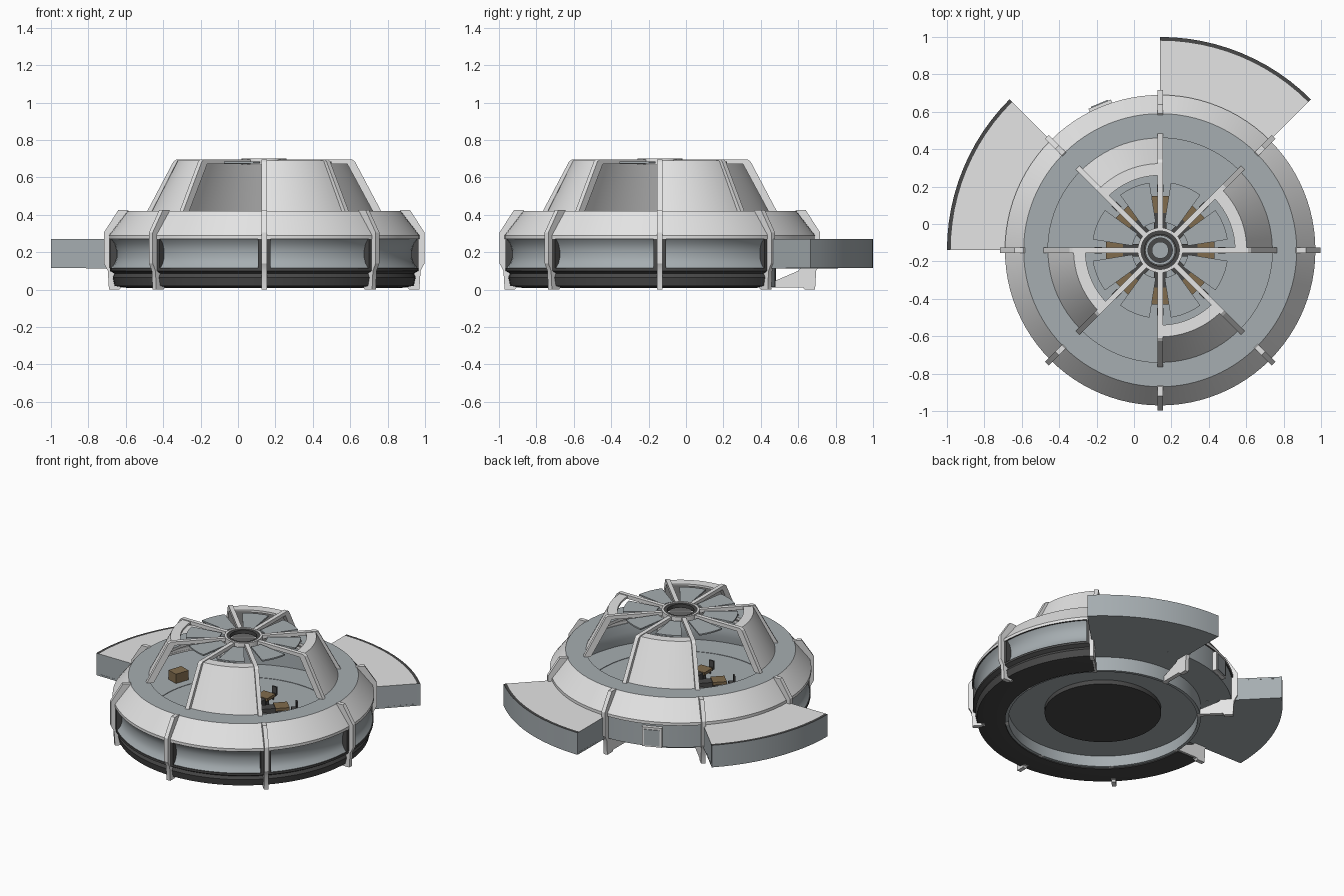
import bpy, bmesh, math
from mathutils import Matrix, Vector

if "Cube" in bpy.data.objects:
    bpy.data.objects.remove(bpy.data.objects["Cube"])

CX, CY = 0.14, -0.14            # axis of the round hull


def mat(name, rgb):
    m = bpy.data.materials.new(name)
    m.diffuse_color = (*rgb, 1)
    m.use_nodes = True
    m.node_tree.nodes["Principled BSDF"].inputs["Base Color"].default_value = m.diffuse_color
    return m


LIGHT, BLUE, DARK, BROWN = range(4)
MATS = [mat("light_grey", (0.78, 0.78, 0.78)), mat("blue_grey", (0.38, 0.42, 0.44)),
        mat("dark_grey", (0.065, 0.065, 0.065)), mat("brown", (0.22, 0.15, 0.075))]


def finish(name, bm):
    bmesh.ops.remove_doubles(bm, verts=bm.verts, dist=1e-5)
    bmesh.ops.recalc_face_normals(bm, faces=bm.faces)
    me = bpy.data.meshes.new(name)
    bm.to_mesh(me)
    bm.free()
    for m in MATS:
        me.materials.append(m)
    ob = bpy.data.objects.new(name, me)
    ob.location = (CX, CY, 0)
    bpy.context.collection.objects.link(ob)
    return ob


def sweep(name, prof, mats, a0=0, a1=360, cap=BLUE):
    """Turn a closed (radius, z) profile from a0 to a1 degrees; mats = one per edge."""
    bm = bmesh.new()
    full = a1 - a0 >= 360
    n = max(4, round((a1 - a0) / 3.75))
    rings = []
    for i in range(n if full else n + 1):
        a = math.radians(a0 + (a1 - a0) * i / n)
        rings.append([bm.verts.new((r * math.cos(a), r * math.sin(a), z)) for r, z in prof])
    k = len(prof)
    for i in range(n):
        A, B = rings[i], rings[(i + 1) % len(rings)]
        for j in range(k):
            f = bm.faces.new((A[j], A[(j + 1) % k], B[(j + 1) % k], B[j]))
            f.material_index = mats[j] if isinstance(mats, (list, tuple)) else mats
    if not full:
        for ring in (rings[0], rings[-1]):
            bm.faces.new(ring).material_index = cap
    return finish(name, bm)


def plate(name, prof, width, angle, m):
    """Upright (radius, z) plate of given width, turned to an angle."""
    bm = bmesh.new()
    f = bm.faces.new([bm.verts.new((r, -width / 2, z)) for r, z in prof])
    ex = bmesh.ops.extrude_face_region(bm, geom=[f])["geom"]
    bmesh.ops.translate(bm, vec=(0, width, 0), verts=[v for v in ex if isinstance(v, bmesh.types.BMVert)])
    bmesh.ops.rotate(bm, cent=(0, 0, 0), matrix=Matrix.Rotation(math.radians(angle), 3, 'Z'), verts=bm.verts)
    for f in bm.faces:
        f.material_index = m
    return finish(name, bm)


def box(name, r0, r1, z0, z1, width, angle, m):
    return plate(name, [(r0, z0), (r1, z0), (r1, z1), (r0, z1)], width, angle, m)


def disc(name, r, z0, z1, m):
    bm = bmesh.new()
    bmesh.ops.create_cone(bm, cap_ends=True, segments=96, radius1=r, radius2=r, depth=z1 - z0,
                          matrix=Matrix.Translation(Vector((0, 0, (z0 + z1) / 2))))
    for f in bm.faces:
        f.material_index = m
    return finish(name, bm)


# Upper hull shell: flat deck and sloped outer bevel, hollow underneath
sweep("upper_hull", [(0.60, 0.42), (0.73, 0.42), (0.83, 0.29), (0.83, 0.27), (0.79, 0.27),
                     (0.79, 0.285), (0.715, 0.40), (0.60, 0.40)],
      [BLUE, LIGHT, LIGHT, DARK, LIGHT, LIGHT, LIGHT, LIGHT])
# Floors and the recessed underside
sweep("outer_floor", [(0.605, 0.125), (0.80, 0.125), (0.80, 0.113), (0.605, 0.113)], BLUE)
sweep("recess_wall", [(0.60, 0.113), (0.62, 0.113), (0.62, 0.015), (0.60, 0.015)], BLUE)
disc("floor", 0.60, 0.09, 0.125, BLUE)
disc("belly_disc", 0.37, 0.06, 0.09, DARK)

# Hull sectors: recessed window bands, plain back wall, lower skirt, two wing rooms
skirt = [(0.62, 0.115), (0.825, 0.115), (0.825, 0.10), (0.80, 0.085), (0.81, 0.065),
         (0.80, 0.02), (0.73, 0.008), (0.62, 0.008)]
window = [(0.785, 0.27), (0.82, 0.27), (0.80, 0.245), (0.79, 0.21), (0.79, 0.17),
          (0.80, 0.14), (0.82, 0.115), (0.785, 0.115), (0.775, 0.17), (0.775, 0.21)]
wing = [(0.79, 0.269), (1.12, 0.269), (1.14, 0.269), (1.14, 0.115), (0.62, 0.112),
        (0.62, 0.124), (1.12, 0.127), (1.12, 0.257), (0.79, 0.257)]
for a in range(0, 360, 45):
    if a in (45, 135):
        sweep(f"wing_{a}", wing, [LIGHT, DARK, BLUE, BLUE, BLUE, BLUE, BLUE, LIGHT, LIGHT], a, a + 45)
        for s, c in (("start", a + 0.45), ("end", a + 44.55)):
            box(f"wing_wall_{s}_{a}", 0.77, 1.135, 0.116, 0.268, 0.014, c, BLUE)
        continue
    if a == 90:
        sweep("back_wall", [(0.80, 0.27), (0.82, 0.27), (0.82, 0.113), (0.80, 0.113)], BLUE, a, a + 45)
        continue
    sweep(f"lower_skirt_{a}", skirt, DARK, a, a + 45, DARK)
    sweep(f"window_band_{a}", window, BLUE, a, a + 45)
    # dark frames at both ends of each window
    for s, c in (("start", a + 1.5), ("end", a + 43.5)):
        box(f"window_frame_{s}_{a}", 0.78, 0.826, 0.115, 0.27, 0.024, c, DARK)

# Back door plates
box("door_frame", 0.80, 0.845, 0.12, 0.255, 0.13, 112.5, LIGHT)
box("door_panel", 0.80, 0.85, 0.13, 0.24, 0.10, 112.5, BLUE)

# Ribs every 45 degrees
outer_rib = [(0.73, 0.425), (0.78, 0.425), (0.857, 0.305), (0.857, 0.14), (0.836, 0.10),
             (0.83, 0), (0.775, 0), (0.765, 0.012), (0.60, 0.012), (0.60, 0.04), (0.74, 0.10),
             (0.77, 0.14), (0.77, 0.30), (0.70, 0.40)]
dome_rib = [(0.58, 0.42), (0.625, 0.42), (0.485, 0.685), (0.47, 0.695), (0.11, 0.695),
            (0.11, 0.67), (0.445, 0.67)]
for a in range(0, 360, 45):
    plate(f"outer_rib_{a}", outer_rib, 0.028, a, LIGHT)
    plate(f"dome_rib_{a}", dome_rib, 0.028, a, LIGHT)
    # Roof petals between the ribs
    sweep(f"roof_petal_{a}", [(0.15, 0.685), (0.365, 0.685), (0.365, 0.675), (0.15, 0.675)],
          BLUE, a + 9, a + 36)
    # Desks, chairs and console arms on the floor
    box(f"desk_{a}", 0.20, 0.29, 0.17, 0.19, 0.09, a, BROWN)
    box(f"desk_leg_{a}", 0.21, 0.24, 0.125, 0.17, 0.06, a, DARK)
    box(f"console_arm_{a}", 0.05, 0.20, 0.125, 0.185, 0.065, a, DARK)
    box(f"chair_seat_{a}", 0.31, 0.345, 0.15, 0.165, 0.035, a, DARK)
    box(f"chair_back_{a}", 0.34, 0.35, 0.15, 0.21, 0.035, a, DARK)
    box(f"chair_post_{a}", 0.322, 0.332, 0.125, 0.15, 0.01, a, DARK)
# Desk in the passage to the left wing
box("wing_desk", 0.66, 0.74, 0.125, 0.19, 0.10, 161, BROWN)

# Four dome panels in alternate sectors
panel = [(0.60, 0.42), (0.463, 0.69), (0.40, 0.69), (0.40, 0.675), (0.45, 0.675), (0.58, 0.42)]
for a in range(0, 360, 90):
    sweep(f"dome_panel_{a}", panel, LIGHT, a, a + 45, LIGHT)

# Roof hub rings and central console
sweep("hub_ring", [(0.105, 0.665), (0.12, 0.665), (0.12, 0.70), (0.105, 0.70)], LIGHT)
sweep("hub_inner_ring", [(0.085, 0.67), (0.105, 0.67), (0.105, 0.695), (0.085, 0.695)], DARK)
disc("console_base", 0.10, 0.125, 0.19, DARK)
sweep("console_rim", [(0.065, 0.19), (0.08, 0.19), (0.08, 0.205), (0.065, 0.205)], BLUE)
disc("console_core", 0.045, 0.19, 0.24, BLUE)

# Smooth shading with sharp edges kept
for ob in bpy.data.objects:
    ob.select_set(True)
bpy.context.view_layer.objects.active = bpy.data.objects["upper_hull"]
bpy.ops.object.shade_smooth_by_angle(angle=math.radians(25))
